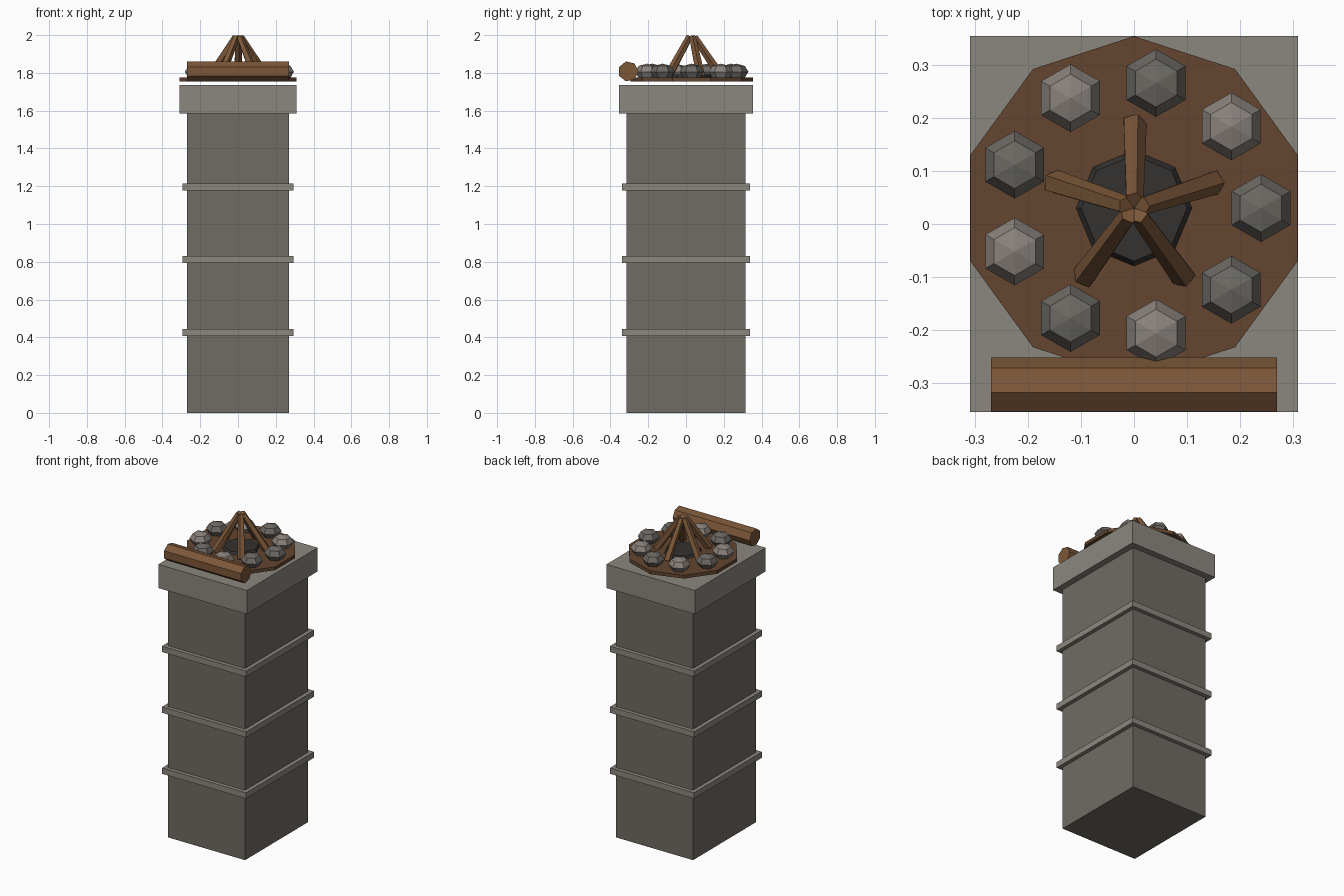
import bpy, bmesh
from math import sin, cos, pi, radians
from mathutils import Vector

if "Cube" in bpy.data.objects:
    bpy.data.objects.remove(bpy.data.objects["Cube"])


def material(name, rgb):
    m = bpy.data.materials.new(name)
    m.diffuse_color = (*rgb, 1)
    m.use_nodes = True
    m.node_tree.nodes["Principled BSDF"].inputs["Base Color"].default_value = m.diffuse_color
    return m


STONE = material("wall_stone", (0.16, 0.145, 0.125))
TRIM = material("trim_stone", (0.26, 0.24, 0.21))
WOOD = material("wood", (0.20, 0.095, 0.04))
EARTH = material("earth", (0.125, 0.06, 0.03))
ASH = material("ash", (0.035, 0.032, 0.03))
ROCKS = [material("rock_dark", (0.15, 0.14, 0.125)),
         material("rock_light", (0.25, 0.22, 0.20))]


def finish(name, bm, mat):
    bmesh.ops.recalc_face_normals(bm, faces=bm.faces)
    me = bpy.data.meshes.new(name)
    bm.to_mesh(me)
    bm.free()
    me.materials.append(mat)
    ob = bpy.data.objects.new(name, me)
    bpy.context.collection.objects.link(ob)
    return ob


def block(name, hx, hy, z0, z1, mat):
    bm = bmesh.new()
    bmesh.ops.create_cube(bm, size=1)
    for v in bm.verts:
        v.co = (v.co.x * 2 * hx, v.co.y * 2 * hy, (z0 + z1) / 2 + v.co.z * (z1 - z0))
    return finish(name, bm, mat)


def rod(name, p, q, r0, r1, sides, first, mat):
    """Tapered prism from p to q whose first corner points along 'first'."""
    p, q, u = Vector(p), Vector(q), Vector(first)
    w = (q - p).normalized().cross(u)
    bm = bmesh.new()
    rings = []
    for c, r in ((p, r0), (q, r1)):
        rings.append([bm.verts.new(c + r * (u * cos(2 * pi * i / sides) + w * sin(2 * pi * i / sides)))
                      for i in range(sides)])
    a, b = rings
    for i in range(sides):
        j = (i + 1) % sides
        bm.faces.new((a[i], a[j], b[j], b[i]))
    bm.faces.new(a)
    bm.faces.new(b)
    return finish(name, bm, mat)


# Tower: shaft, three string courses, cap
block("tower_shaft", 0.27, 0.315, 0, 1.586, STONE)
for i, z in enumerate((0.406, 0.793, 1.178)):
    block(f"tower_band_{i + 1}", 0.295, 0.34, z, z + 0.037, TRIM)
block("tower_cap", 0.31, 0.355, 1.585, 1.735, TRIM)

# Fire pit: earth disc and ash bed
CY = 0.03
rod("earth_disc", (0, CY, 1.755), (0, CY, 1.776), 0.325, 0.325, 10, (0, 1, 0), EARTH)
rod("ash_bed", (0, CY, 1.77), (0, CY, 1.792), 0.113, 0.10, 8, (0, 1, 0), ASH)

# Ring of nine low-poly stones
for i in range(9):
    a = radians(40 * i)
    bm = bmesh.new()
    bmesh.ops.create_uvsphere(bm, u_segments=6, v_segments=4, radius=1)
    on_y = max(abs(v.co.y) for v in bm.verts) > 0.99
    for v in bm.verts:
        x, y = (v.co.x, v.co.y) if on_y else (-v.co.y, v.co.x)
        v.co = (0.24 * cos(a) + 0.064 * x, CY + 0.24 * sin(a) + 0.064 * y, 1.806 + 0.043 * v.co.z)
    finish(f"ring_stone_{i + 1}", bm, ROCKS[i % 2])

# Five leaning sticks
for i in range(5):
    a = radians(90 + 72 * i)
    d = Vector((cos(a), sin(a), 0))
    base = d * 0.159 + Vector((0, CY, 1.776))
    top = d * 0.015 + Vector((0, CY, 1.99))
    rod(f"fire_stick_{i + 1}", base, top, 0.024, 0.018, 5, (sin(a), -cos(a), 0), WOOD)

# Seat log along the front
rod("seat_log", (-0.27, -0.306, 1.808), (0.27, -0.306, 1.808), 0.054, 0.054, 7, (0, 1, 0), WOOD)
